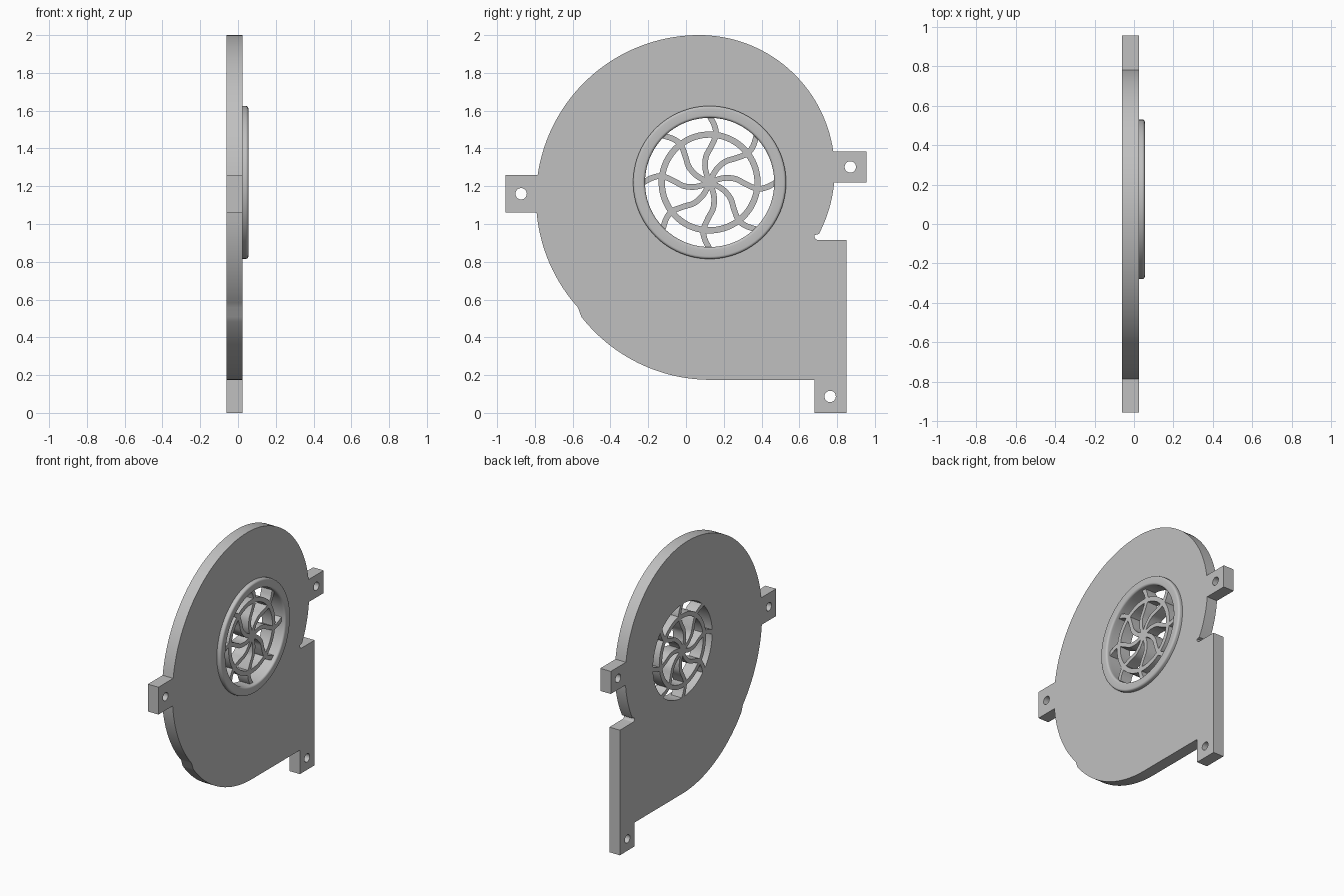
import bpy, bmesh
from math import sin, cos, pi, radians, atan2, hypot
from mathutils import Matrix, Vector

cube = bpy.data.objects.get("Cube")
if cube:
    bpy.data.objects.remove(cube, do_unlink=True)

grey = bpy.data.materials.new("matte grey")
grey.use_nodes = True
colour = (0.53, 0.53, 0.53, 1)
grey.diffuse_color = colour
grey.node_tree.nodes["Principled BSDF"].inputs["Base Color"].default_value = colour

BACK, FACE = -0.06, 0.025
CENTRE = (0.125, 1.22)
HOLE_R = 0.342


def arc(c, r, start, end, n):
    """Points on an arc, angles in degrees."""
    angles = [radians(start + (end - start) * i / n) for i in range(n + 1)]
    return [(c[0] + r * cos(a), c[1] + r * sin(a)) for a in angles]


def circle(c, r, n=32):
    return arc(c, r, 0, 360, n)[:-1]


def angle(c, p):
    return atan2(p[1] - c[1], p[0] - c[0]) * 180 / pi


def finish(bm, name):
    mesh = bpy.data.meshes.new(name)
    bmesh.ops.remove_doubles(bm, verts=bm.verts, dist=0.0002)
    bmesh.ops.recalc_face_normals(bm, faces=bm.faces)
    bm.to_mesh(mesh)
    bm.free()
    mesh.materials.append(grey)
    obj = bpy.data.objects.new(name, mesh)
    bpy.context.collection.objects.link(obj)
    bpy.ops.object.select_all(action="DESELECT")
    obj.select_set(True)
    bpy.context.view_layer.objects.active = obj
    bpy.ops.object.shade_smooth_by_angle(angle=radians(30))
    return obj


def slab(name, loops, x0=BACK, x1=FACE):
    """Extrude closed (y, z) loops along x; inner loops become holes."""
    curve = bpy.data.curves.new(name + " outline", "CURVE")
    curve.dimensions = "2D"
    curve.fill_mode = "BOTH"
    curve.extrude = (x1 - x0) / 2
    for loop in loops:
        spline = curve.splines.new("POLY")
        spline.points.add(len(loop) - 1)
        for point, (y, z) in zip(spline.points, loop):
            point.co = (y, z, 0, 1)
        spline.use_cyclic_u = True
    helper = bpy.data.objects.new(name + " outline", curve)
    bpy.context.collection.objects.link(helper)
    bpy.context.view_layer.update()
    deps = bpy.context.evaluated_depsgraph_get()
    bm = bmesh.new()
    bm.from_mesh(helper.evaluated_get(deps).to_mesh())
    bpy.data.objects.remove(helper, do_unlink=True)
    # local x, y, z become world y, z, x
    turn = Matrix(((0, 0, 1, (x0 + x1) / 2), (1, 0, 0, 0), (0, 1, 0, 0), (0, 0, 0, 1)))
    bmesh.ops.transform(bm, matrix=turn, verts=bm.verts)
    return finish(bm, name)


# Housing: spiral outline with outlet and three mounting tabs
big, small, low = (0.07, 1.136), (0.07, 1.283), (0.13, 1.043)
R_BIG, R_SMALL, R_LOW = 0.864, 0.717, 0.868
outline = arc(small, R_SMALL, 90, angle(small, (0.78, 1.385)), 32)[::-1]
outline += arc(big, R_BIG, 90, angle(big, (-0.785, 1.26)), 36)[1:]
outline += [(-0.955, 1.26), (-0.955, 1.06)]
outline += arc(big, R_BIG, 185, 222, 16)
outline += arc(low, R_LOW, 218, 270, 24)
outline += [(0.68, 0.175), (0.68, 0), (0.85, 0), (0.85, 0.915)]
outline += arc((0.70, 0.935), 0.02, 270, 160, 8)
outline += arc(small, R_SMALL, -28, angle(small, (0.78, 1.22)), 12)
outline += [(0.955, 1.22), (0.955, 1.385)]
screw_holes = [circle(c, 0.03) for c in ((-0.873, 1.16), (0.87, 1.302), (0.763, 0.087))]
slab("fan_housing", [outline, circle(CENTRE, HOLE_R, 96)] + screw_holes)

# Raised rim around the intake: rounded section spun about the x axis
bm = bmesh.new()
r_out, r_top, b = 0.405, 0.055, 0.014
section = [(HOLE_R, FACE)]
section += arc((HOLE_R + b, r_top - b), b, 180, 90, 6)
section += arc((r_out - b, r_top - b), b, 90, 0, 6)
section += [(r_out, FACE)]
verts = [bm.verts.new((x, CENTRE[0], CENTRE[1] + r)) for r, x in section]
edges = [bm.edges.new((p, q)) for p, q in zip(verts, verts[1:])]
bmesh.ops.spin(bm, geom=verts + edges, cent=(0, *CENTRE), axis=(1, 0, 0),
               angle=2 * pi, steps=96)
finish(bm, "intake_rim")

# Grille: middle ring, hub and eight wavy spokes
slab("grille_ring", [circle(CENTRE, 0.27, 80), circle(CENTRE, 0.237, 80)])
slab("grille_hub", [circle(CENTRE, 0.035)])


def smooth_path(points, steps=5):
    """Catmull-Rom path through the points."""
    p = [Vector(q) for q in points]
    p = [2 * p[0] - p[1]] + p + [2 * p[-1] - p[-2]]
    path = []
    for i in range(1, len(p) - 2):
        for s in range(steps):
            t = s / steps
            m0, m1 = (p[i + 1] - p[i - 1]) / 2, (p[i + 2] - p[i]) / 2
            path.append(p[i] * (2 * t**3 - 3 * t**2 + 1) + m0 * (t**3 - 2 * t**2 + t)
                        + p[i + 1] * (3 * t**2 - 2 * t**3) + m1 * (t**3 - t**2))
    return path + [p[-2]]


# Along the radius, and sideways (clockwise)
path = smooth_path([(0, 0), (0.05, -0.018), (0.09, -0.024), (0.14, -0.018),
                    (0.19, 0.008), (0.25, 0.033), (0.30, 0.026), (0.348, 0.002)])
left, right = [], []
for i, p in enumerate(path):
    d = (path[min(i + 1, len(path) - 1)] - path[max(i - 1, 0)]).normalized()
    n = Vector((-d.y, d.x)) * 0.015
    left.append(p + n)
    right.append(p - n)
for k in range(8):
    a = k * pi / 4
    loop = [(CENTRE[0] + p.x * cos(a) + p.y * sin(a),
             CENTRE[1] + p.x * sin(a) - p.y * cos(a)) for p in left + right[::-1]]
    slab(f"grille_spoke_{k + 1}", [loop])
